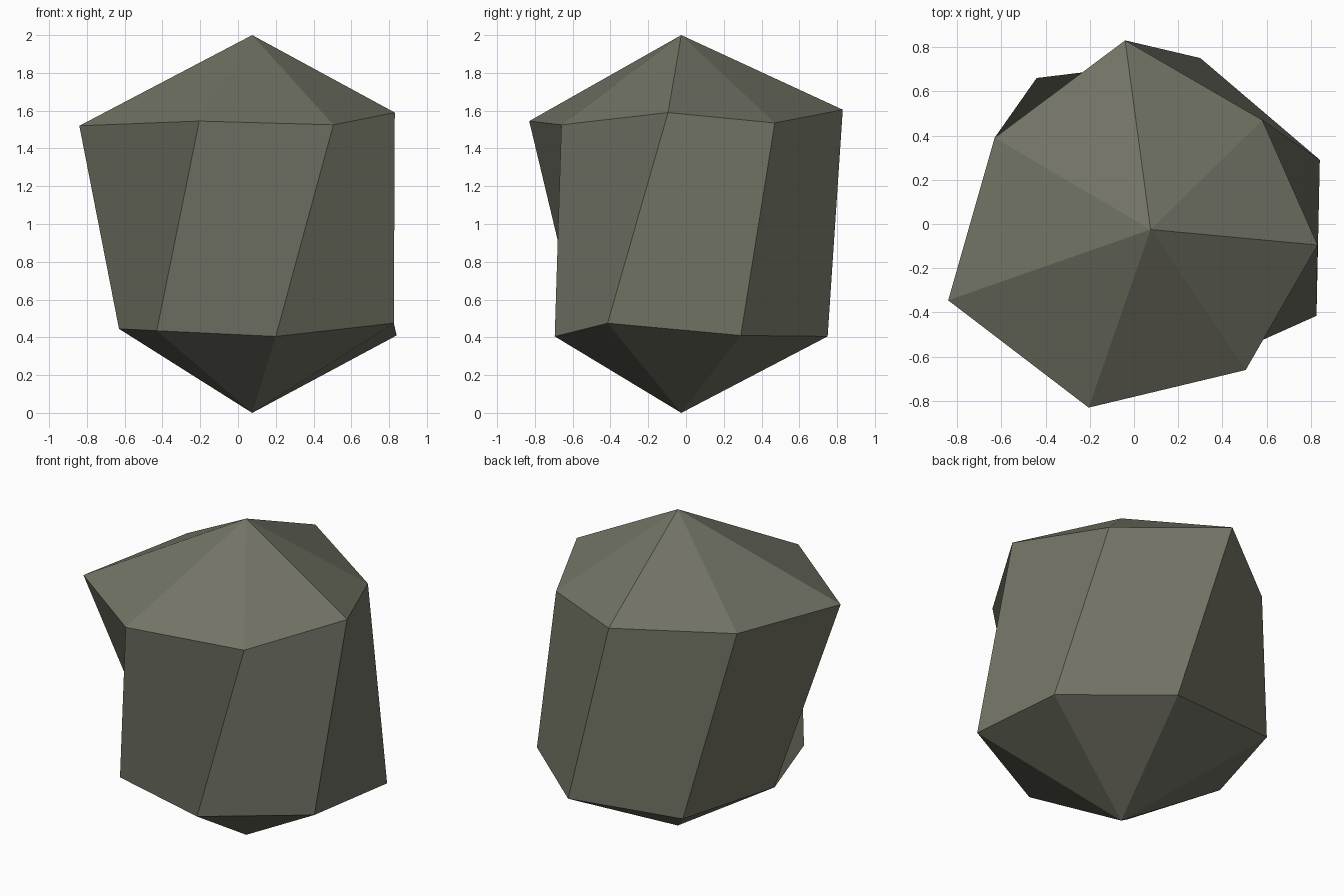
import bpy

# Upper and lower seven-sided rings of the rock, each corner twisted against its partner
UPPER = [(-0.84, -0.345, 1.52), (-0.205, -0.83, 1.545), (0.505, -0.66, 1.525),
         (0.83, -0.095, 1.59), (0.58, 0.47, 1.535), (-0.04, 0.83, 1.605), (-0.63, 0.39, 1.56)]
LOWER = [(-0.63, 0.015, 0.445), (-0.43, -0.565, 0.435), (0.20, -0.695, 0.405),
         (0.825, -0.415, 0.475), (0.84, 0.29, 0.41), (0.30, 0.75, 0.405), (-0.44, 0.66, 0.44)]
TIP = (0.075, -0.025)

stone = bpy.data.materials.new("olive_grey_stone")
stone.diffuse_color = (0.17, 0.174, 0.13, 1)

# Rock: lower point, leaning side facets, upper point
n = len(UPPER)
verts = LOWER + UPPER + [(*TIP, 0.0), (*TIP, 2.0)]
faces = []
for i in range(n):
    j = (i + 1) % n
    faces += [(2 * n, j, i), (i, j, n + j, n + i), (n + i, n + j, 2 * n + 1)]

mesh = bpy.data.meshes.new("rock")
mesh.from_pydata(verts, [], faces)
mesh.materials.append(stone)
mesh.update()
rock = bpy.data.objects.new("rock", mesh)
bpy.context.collection.objects.link(rock)
